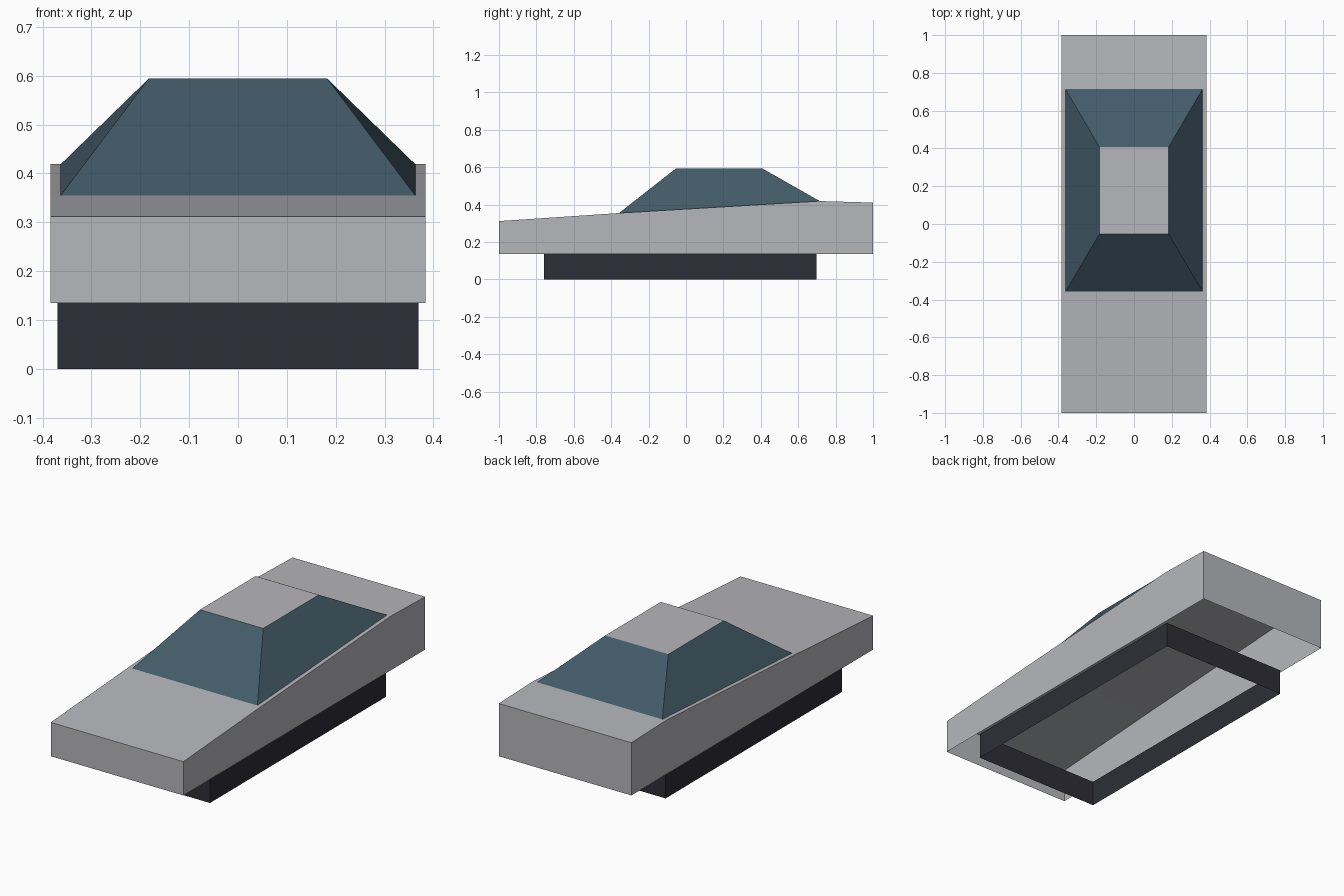
import bpy
import bmesh

cube = bpy.data.objects.get("Cube")
if cube:
    bpy.data.objects.remove(cube, do_unlink=True)


def make_material(name, rgb):
    mat = bpy.data.materials.new(name)
    mat.use_nodes = True
    colour = (*rgb, 1.0)
    mat.diffuse_color = colour
    mat.node_tree.nodes["Principled BSDF"].inputs["Base Color"].default_value = colour
    return mat


silver = make_material("silver paint", (0.47, 0.475, 0.50))
glass = make_material("blue grey glass", (0.054, 0.104, 0.138))
rubber = make_material("dark undercarriage", (0.027, 0.027, 0.038))


def loop(half_width, profile):
    """Side profile of (y, z) points, mirrored into a closed loop."""
    left = [(half_width, y, z) for y, z in profile]
    return left + [(-x, y, z) for x, y, z in reversed(left)]


def shell(name, lower, upper, wall_mat, cap_mat=None):
    """Walls between two loops, with an optional roof and an open bottom."""
    bm = bmesh.new()
    low = [bm.verts.new(p) for p in lower]
    high = [bm.verts.new(p) for p in upper]
    n = len(low)
    for i in range(n):
        j = (i + 1) % n
        bm.faces.new((low[i], low[j], high[j], high[i]))
    if cap_mat:
        for i in range(n // 2 - 1):
            face = bm.faces.new((high[i], high[i + 1], high[n - 2 - i], high[n - 1 - i]))
            face.material_index = 1
    mesh = bpy.data.meshes.new(name)
    bm.to_mesh(mesh)
    bm.free()
    mesh.materials.append(wall_mat)
    if cap_mat:
        mesh.materials.append(cap_mat)
    obj = bpy.data.objects.new(name, mesh)
    bpy.context.collection.objects.link(obj)
    return obj


# Wedge body, hollow underneath
FLOOR = 0.135
deck = [(-1.0, 0.312), (-0.358, 0.355), (0.715, 0.419), (1.0, 0.411)]
shell("body", loop(0.384, [(y, FLOOR) for y, z in deck]), loop(0.384, deck),
      silver, silver)

# Tapered cabin: glass sides, painted roof, standing on the sloped deck
shell("cabin", loop(0.363, deck[1:3]),
      loop(0.183, [(-0.053, 0.594), (0.407, 0.594)]), glass, silver)

# Undercarriage band, open above and below
shell("undercarriage", loop(0.37, [(-0.76, 0), (0.697, 0)]),
      loop(0.37, [(-0.76, FLOOR), (0.697, FLOOR)]), rubber)
